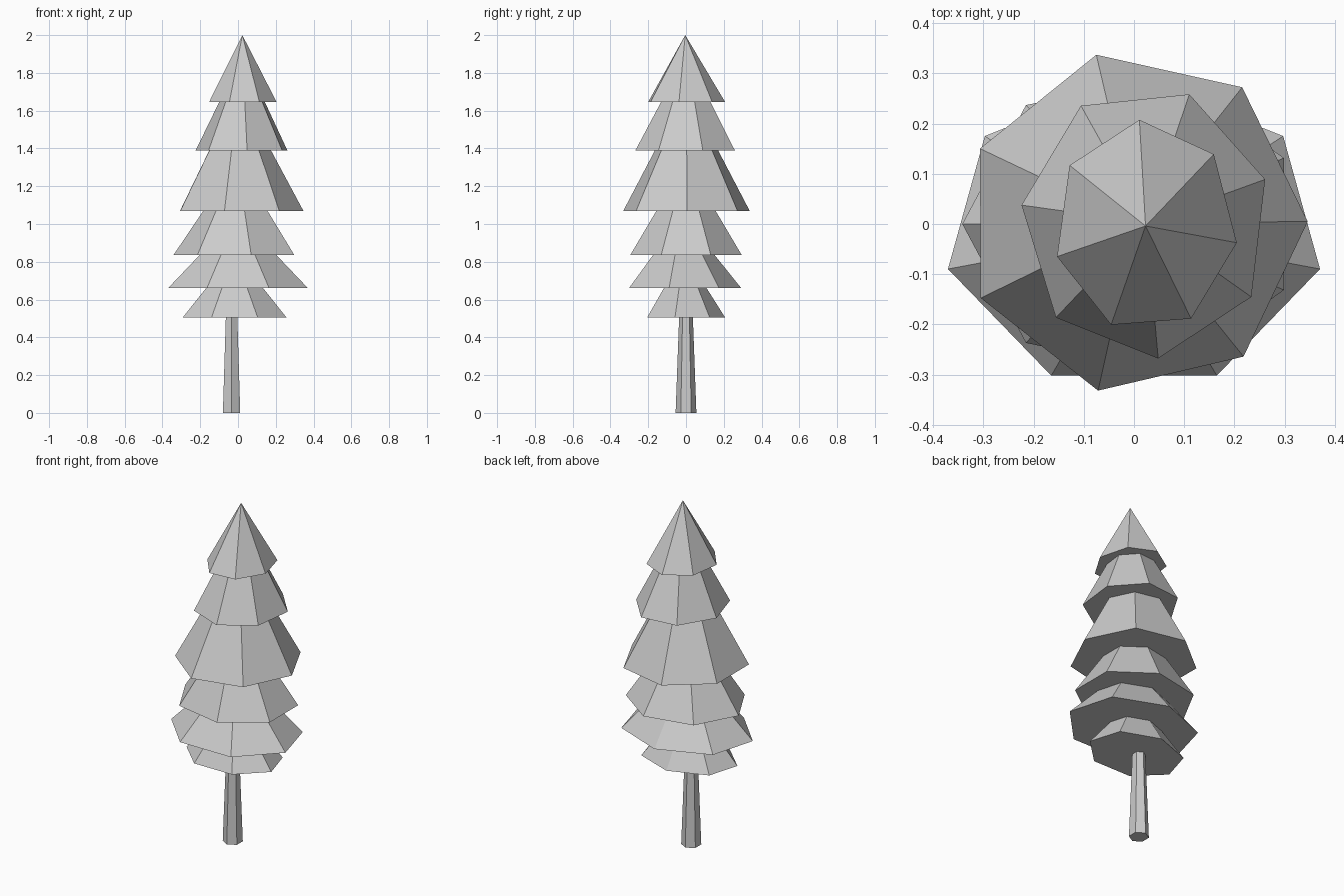
import bpy
import bmesh
from math import cos, sin, radians, tau

cube = bpy.data.objects.get("Cube")
if cube:
    bpy.data.objects.remove(cube, do_unlink=True)

grey = bpy.data.materials.new("light_grey")
grey.use_nodes = True
colour = (0.6, 0.6, 0.6, 1)
grey.diffuse_color = colour
grey.node_tree.nodes["Principled BSDF"].inputs["Base Color"].default_value = colour


def frustum(name, sides, centre, radii, z0, z1, taper, turn):
    """Closed flat-sided oval frustum; a taper of zero makes a pointed cone."""
    bm = bmesh.new()

    def ring(z, scale):
        points = []
        for i in range(sides):
            a = radians(turn) + tau * i / sides
            points.append(bm.verts.new((centre[0] + radii[0] * scale * cos(a),
                                        centre[1] + radii[1] * scale * sin(a), z)))
        return points

    low = ring(z0, 1)
    bm.faces.new(low[::-1])
    if taper:
        high = ring(z1, taper)
        bm.faces.new(high)
    else:
        tip = bm.verts.new((*centre, z1))
    for i in range(sides):
        j = (i + 1) % sides
        if taper:
            bm.faces.new((low[i], low[j], high[j], high[i]))
        else:
            bm.faces.new((low[i], low[j], tip))
    mesh = bpy.data.meshes.new(name)
    bm.to_mesh(mesh)
    bm.free()
    mesh.materials.append(grey)
    obj = bpy.data.objects.new(name, mesh)
    bpy.context.collection.objects.link(obj)
    return obj


# Trunk
frustum("trunk", 6, (-0.034, 0), (0.053, 0.055), 0, 0.51, 0.66, 90)

# Foliage tiers from bottom to top: centre, radii, bottom, top, taper, turn
tiers = [
    ((-0.018, -0.01), (0.282, 0.217), 0.505, 0.66, 0.55, 90),
    ((0, -0.02), (0.38, 0.313), 0.66, 0.835, 0.55, 90),
    ((-0.005, 0), (0.337, 0.303), 0.835, 1.07, 0.53, 180),
    ((0.003, 0.003), (0.343, 0.343), 1.07, 1.39, 0.5, 0.3),
    ((0.024, 0.003), (0.25, 0.272), 1.39, 1.645, 0.5, 18.4),
    ((0.023, -0.004), (0.184, 0.212), 1.645, 2, 0, 42.4),
]
for number, tier in enumerate(tiers, 1):
    frustum(f"foliage_tier_{number}", 7, *tier)
